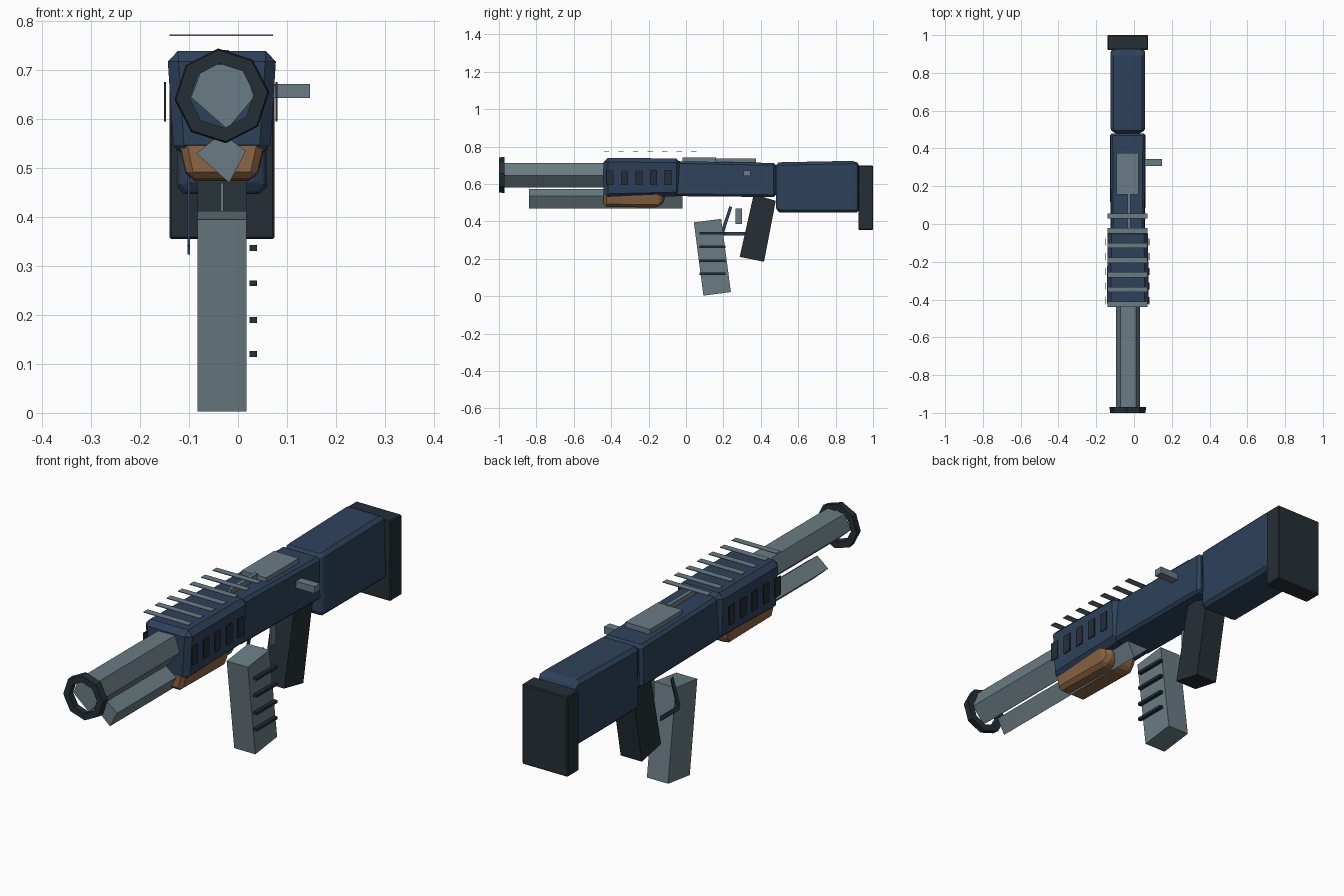
import bpy, bmesh, math
from mathutils import Vector

if "Cube" in bpy.data.objects:
    bpy.data.objects.remove(bpy.data.objects["Cube"])


def srgb(r, g, b):
    f = lambda c: c / 12.92 if c <= 0.04045 else ((c + 0.055) / 1.055) ** 2.4
    return tuple(f(c / 255) for c in (r, g, b)) + (1.0,)


def material(name, rgb):
    m = bpy.data.materials.new(name)
    m.diffuse_color = srgb(*rgb)
    m.use_nodes = True
    m.node_tree.nodes["Principled BSDF"].inputs["Base Color"].default_value = m.diffuse_color
    return m


NAVY = material("navy", (46, 66, 91))
GREY = material("steel grey", (106, 124, 132))
DARK = material("charcoal", (37, 47, 53))
BROWN = material("wood brown", (140, 102, 68))
CX = -0.033  # centre line of the gun


def finish(name, bm, mat, bevel=0):
    bmesh.ops.recalc_face_normals(bm, faces=bm.faces)
    me = bpy.data.meshes.new(name)
    bm.to_mesh(me)
    bm.free()
    me.materials.append(mat)
    ob = bpy.data.objects.new(name, me)
    bpy.context.collection.objects.link(ob)
    if bevel:
        mod = ob.modifiers.new("chamfer", 'BEVEL')
        mod.width = bevel
        mod.segments = 1
    return ob


def loft(name, rings, mat, bevel=0):
    """Skin matching rings of points and cap both ends."""
    bm = bmesh.new()
    loops = [[bm.verts.new(p) for p in r] for r in rings]
    n = len(loops[0])
    for a, b in zip(loops, loops[1:]):
        for i in range(n):
            j = (i + 1) % n
            bm.faces.new((a[i], a[j], b[j], b[i]))
    bm.faces.new(loops[0])
    bm.faces.new(loops[-1])
    return finish(name, bm, mat, bevel)


def box(name, x, y, z, mat, bevel=0):
    rings = [[(x[0], v, z[0]), (x[1], v, z[0]), (x[1], v, z[1]), (x[0], v, z[1])] for v in y]
    return loft(name, rings, mat, bevel)


def side_plate(name, x, profile, mat, bevel=0):
    """Extrude a (y, z) outline across x."""
    return loft(name, [[(v, p[0], p[1]) for p in profile] for v in x], mat, bevel)


def tube(name, section, y, mat):
    """Extrude an (x, z) section along y."""
    return loft(name, [[(p[0], v, p[1]) for p in section] for v in y], mat)


def body(name, sections, mat, bevel):
    """Tapered body: sections of (y, half width low, half width high, z low, z high)."""
    rings = [[(CX - a, y, z0), (CX + a, y, z0), (CX + b, y, z1), (CX - b, y, z1)]
             for y, a, b, z0, z1 in sections]
    return loft(name, rings, mat, bevel)


# Main housing
body("receiver", [(-0.06, 0.092, 0.088, 0.535, 0.722), (0.48, 0.095, 0.092, 0.53, 0.712)], NAVY, 0.012)
body("handguard", [(-0.44, 0.098, 0.112, 0.525, 0.74), (-0.03, 0.098, 0.108, 0.535, 0.736)], NAVY, 0.022)
body("stock", [(0.48, 0.078, 0.078, 0.458, 0.712), (0.505, 0.092, 0.09, 0.447, 0.716),
               (0.905, 0.092, 0.09, 0.447, 0.724), (0.93, 0.085, 0.082, 0.452, 0.70)], NAVY, 0.014)
box("butt_pad", (-0.14, 0.075), (0.922, 1.0), (0.355, 0.698), DARK, 0.004)

# Barrel and magazine tube
tube("barrel", [(-0.096, 0.645), (-0.071, 0.711), (0.010, 0.713), (0.033, 0.645), (-0.022, 0.58)],
     (-0.975, -0.42), GREY)
tube("magazine_tube", [(-0.085, 0.53), (-0.018, 0.47), (0.016, 0.535), (-0.033, 0.572)],
     (-0.84, -0.02), GREY)

# Muzzle ring
bm = bmesh.new()
N = 8
loops = []
for r, y in ((0.094, -0.998), (0.097, -0.97), (0.068, -0.97), (0.066, -0.998)):
    loops.append([bm.verts.new((CX + r * math.cos(math.tau * i / N + 0.08), y,
                                0.648 + r * math.sin(math.tau * i / N + 0.08))) for i in range(N)])
for k in range(4):
    a, b = loops[k], loops[(k + 1) % 4]
    for i in range(N):
        j = (i + 1) % N
        bm.faces.new((a[i], a[j], b[j], b[i]))
ring = finish("muzzle_ring", bm, DARK)
for v in ring.data.vertices:  # span the full length exactly
    v.co.y = -1.0 if v.co.y < -0.98 else v.co.y

# Pump grip with a chamfered underside
body("pump_grip", [(-0.44, 0.07, 0.088, 0.478, 0.56), (-0.15, 0.07, 0.092, 0.474, 0.56),
                   (-0.115, 0.062, 0.085, 0.505, 0.56)], BROWN, 0.014)

# Box magazine and pistol grip
side_plate("magazine", (-0.083, 0.017), [(0.042, 0.395), (0.188, 0.413), (0.24, 0.022), (0.093, 0.003)], GREY)
side_plate("pistol_grip", (-0.083, 0.017), [(0.362, 0.545), (0.48, 0.51), (0.417, 0.184), (0.287, 0.21)], DARK)
for z in (0.337, 0.265, 0.19, 0.12):
    box("magazine_rib", (0.024, 0.039), (0.072, 0.21), (z - 0.006, z + 0.006), DARK)

# Trigger and its guard
box("trigger", (-0.036, -0.030), (0.265, 0.30), (0.387, 0.47), GREY)
side_plate("guard_front", (-0.103, -0.098), [(0.185, 0.342), (0.202, 0.336), (0.247, 0.475), (0.232, 0.482)], NAVY)
box("guard_bottom", (-0.103, -0.098), (0.19, 0.315), (0.324, 0.344), NAVY)

# Cooling slots on both sides
for i in range(5):
    y = -0.406 + 0.0775 * i
    for s in (-1, 1):
        x = CX - 0.002 + s * 0.114
        box("vent_slot", (x - 0.002, x + 0.002), (y - 0.019, y + 0.019), (0.595, 0.676), DARK)

# Top rail bars
for i in range(7):
    y = -0.425 + 0.0778 * i
    box("rail_bar", (-0.14, 0.072), (y - 0.014, y + 0.014), (0.7705, 0.7735), GREY)

# Top cover, its rod and the bolt handle
box("top_cover", (-0.092, 0.025), (0.155, 0.375), (0.70, 0.736), GREY)
box("cover_rod", (-0.034, -0.018), (-0.02, 0.16), (0.715, 0.742), GREY)
box("bolt_handle", (0.04, 0.147), (0.308, 0.345), (0.643, 0.672), GREY)
